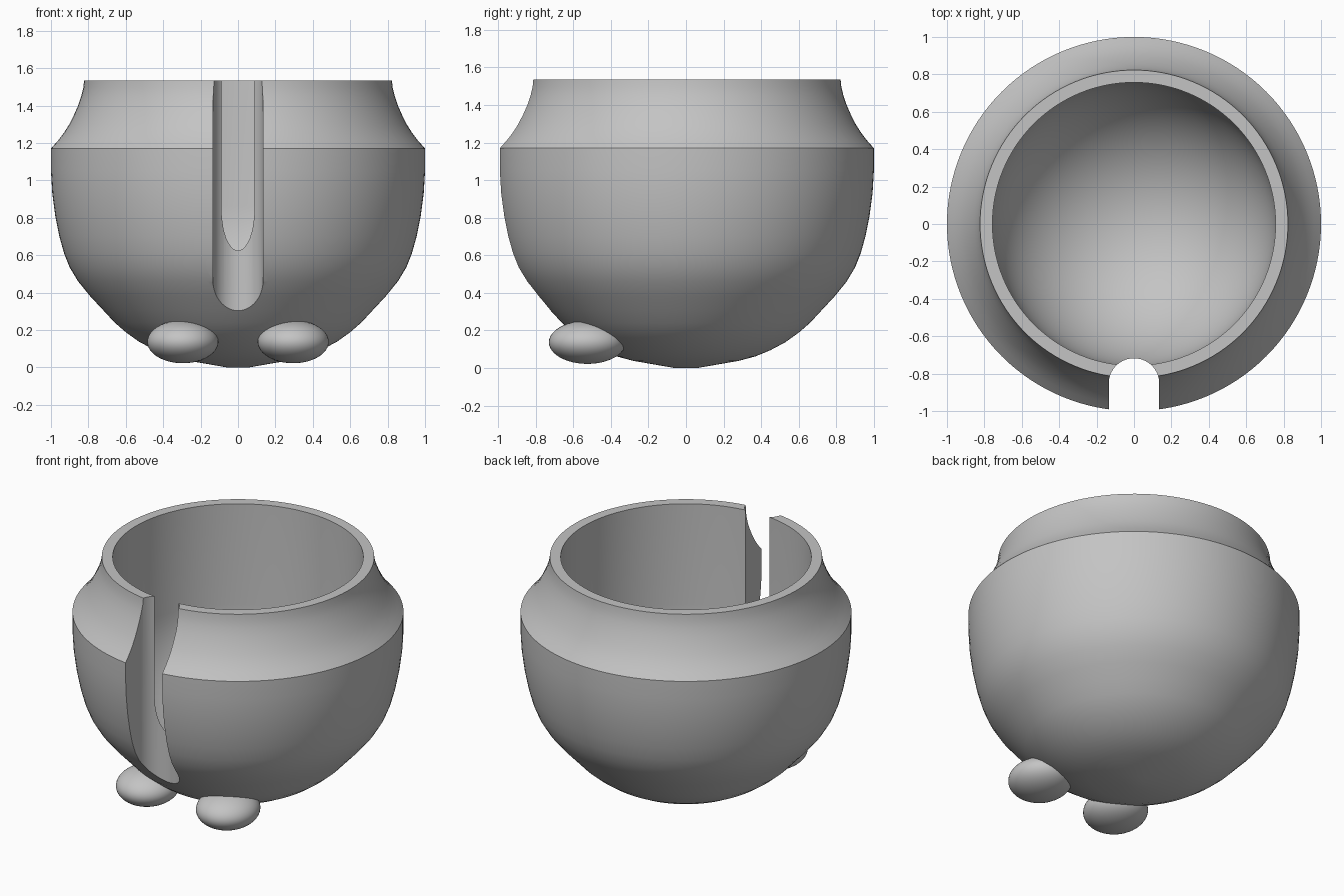
import bpy, bmesh, math
from mathutils import Matrix

cube = bpy.data.objects.get("Cube")
if cube:
    bpy.data.objects.remove(cube, do_unlink=True)

grey = bpy.data.materials.new("plain grey")
grey.use_nodes = True
grey.diffuse_color = (0.55, 0.55, 0.55, 1)
grey.node_tree.nodes["Principled BSDF"].inputs["Base Color"].default_value = (0.55, 0.55, 0.55, 1)


def make_object(name, bm):
    bmesh.ops.recalc_face_normals(bm, faces=bm.faces)
    mesh = bpy.data.meshes.new(name)
    bm.to_mesh(mesh)
    bm.free()
    mesh.materials.append(grey)
    obj = bpy.data.objects.new(name, mesh)
    bpy.context.collection.objects.link(obj)
    return obj


def select_only(obj):
    bpy.ops.object.select_all(action='DESELECT')
    obj.select_set(True)
    bpy.context.view_layer.objects.active = obj


def lathe(name, profile, steps=128):
    bm = bmesh.new()
    verts = [bm.verts.new((r, 0, z)) for r, z in profile]
    edges = [bm.edges.new(pair) for pair in zip(verts, verts[1:])]
    bmesh.ops.spin(bm, geom=verts + edges, cent=(0, 0, 0), axis=(0, 0, 1),
                   angle=math.tau, steps=steps)
    bmesh.ops.remove_doubles(bm, verts=bm.verts, dist=0.0005)
    return make_object(name, bm)


# Pot: outer wall with a sharp shoulder and flared neck
outer = [(0, 0), (0.06, 0), (0.28, 0.038), (0.37, 0.062), (0.45, 0.095),
         (0.53, 0.138), (0.6, 0.188), (0.66, 0.24), (0.72, 0.305),
         (0.79, 0.38), (0.855, 0.46), (0.9, 0.535), (0.93, 0.61),
         (0.955, 0.7), (0.977, 0.81), (0.993, 0.93), (1, 1.05), (1, 1.17),
         (0.962, 1.213), (0.93, 1.255), (0.902, 1.3), (0.877, 1.35),
         (0.855, 1.4), (0.838, 1.45), (0.827, 1.495), (0.823, 1.535)]

# Cavity: straight wall above a half-sphere floor
inner_r, centre_z, steps = 0.757, 0.864, 20
inner = [(inner_r, 1.535)]
for i in range(steps + 1):
    a = math.pi / 2 * i / steps
    inner.append((inner_r * math.cos(a), centre_z - inner_r * math.sin(a)))
pot = lathe("pot", outer + inner)

# Round-ended vertical slot through the front wall
half_width, slot_y, arc_steps = 0.135, -0.853, 32
outline = [(-half_width, -1.3), (half_width, -1.3)]
for i in range(arc_steps + 1):
    a = math.pi * i / arc_steps
    outline.append((half_width * math.cos(a), slot_y + half_width * math.sin(a)))
bm = bmesh.new()
face = bm.faces.new([bm.verts.new((x, y, -0.2)) for x, y in outline])
top = bmesh.ops.extrude_face_region(bm, geom=[face])["geom"]
bmesh.ops.translate(bm, vec=(0, 0, 2),
                    verts=[v for v in top if isinstance(v, bmesh.types.BMVert)])
cutter = make_object("slot_cutter", bm)
cutter.hide_render = True

cut = pot.modifiers.new("slot", 'BOOLEAN')
cut.operation = 'DIFFERENCE'
cut.solver = 'EXACT'
cut.object = cutter
select_only(pot)
bpy.ops.object.modifier_apply(modifier=cut.name)
bpy.data.objects.remove(cutter, do_unlink=True)
bpy.ops.object.shade_smooth_by_angle(angle=math.radians(30))

# Two rounded front feet
for side, name in ((1, "left_foot"), (-1, "right_foot")):
    bm = bmesh.new()
    bmesh.ops.create_uvsphere(bm, u_segments=48, v_segments=24, radius=1,
                              matrix=Matrix.Translation((side * 0.295, -0.525, 0.137))
                              @ Matrix.Diagonal((0.19, 0.205, 0.115, 1)))
    foot = make_object(name, bm)
    select_only(foot)
    bpy.ops.object.shade_smooth()
